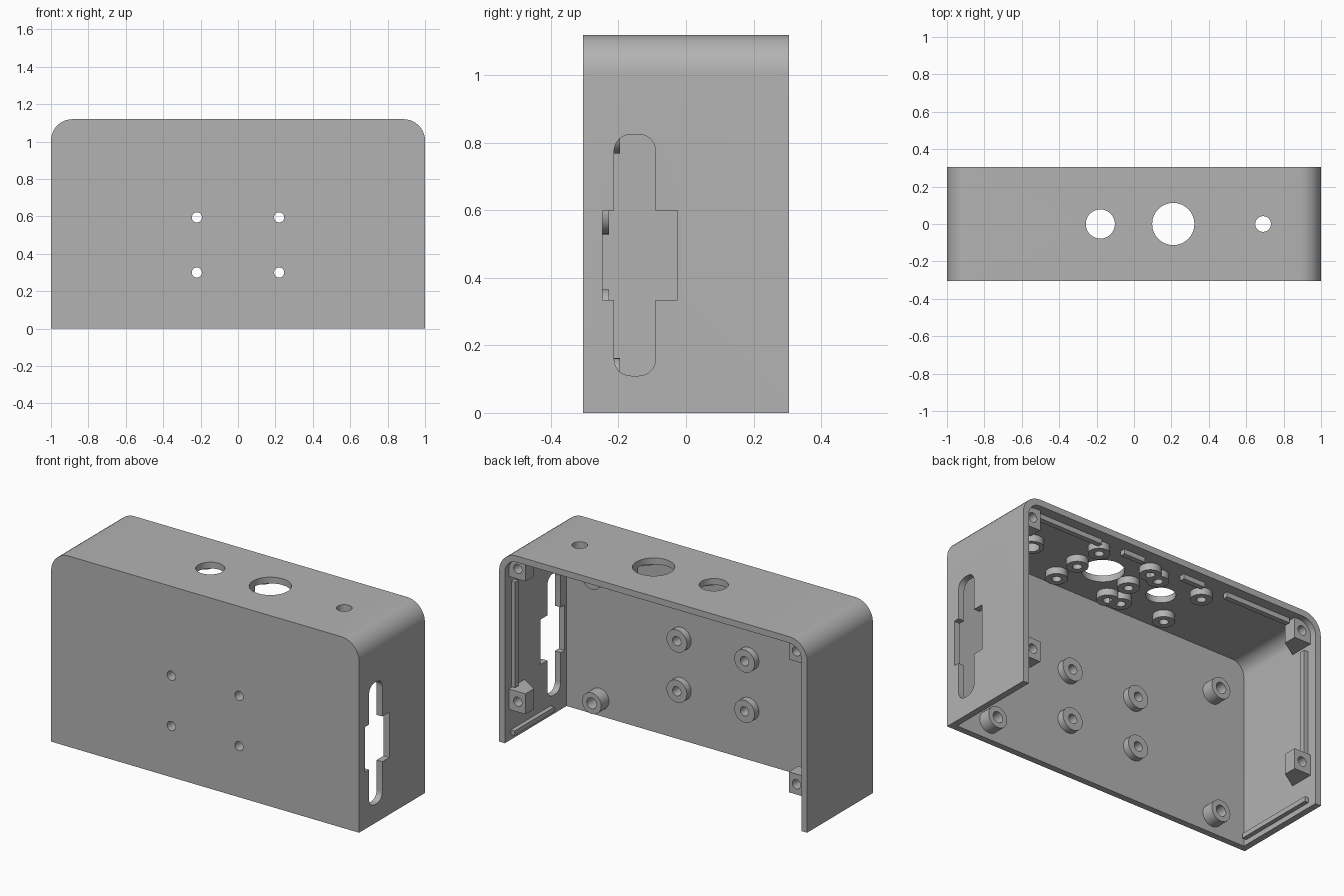
import bpy, bmesh, math
from mathutils import Vector

if "Cube" in bpy.data.objects:
    bpy.data.objects.remove(bpy.data.objects["Cube"])

grey = bpy.data.materials.new("plain grey")
grey.diffuse_color = (0.45, 0.45, 0.45, 1)
grey.use_nodes = True
grey.node_tree.nodes["Principled BSDF"].inputs["Base Color"].default_value = grey.diffuse_color

HY = 0.305            # half depth
T = 0.037             # wall thickness
TOP = 1.12
INX, INY, INZ = 1 - T, -HY + T, TOP - T


def finish(bm, name, smooth=True):
    bmesh.ops.recalc_face_normals(bm, faces=bm.faces[:])
    me = bpy.data.meshes.new(name)
    bm.to_mesh(me)
    bm.free()
    ob = bpy.data.objects.new(name, me)
    bpy.context.collection.objects.link(ob)
    me.materials.append(grey)
    if smooth:
        shade(ob)
    return ob


def select(ob):
    bpy.ops.object.select_all(action='DESELECT')
    ob.select_set(True)
    bpy.context.view_layer.objects.active = ob


def shade(ob):
    select(ob)
    bpy.ops.object.shade_smooth_by_angle(angle=math.radians(30))


def prism(name, loop, depth):
    """Extrude a planar loop of 3D points along a vector."""
    bm = bmesh.new()
    f = bm.faces.new([bm.verts.new(p) for p in loop])
    r = bmesh.ops.extrude_face_region(bm, geom=[f])
    bmesh.ops.translate(bm, vec=depth, verts=[v for v in r["geom"] if isinstance(v, bmesh.types.BMVert)])
    return finish(bm, name)


def box(name, lo, hi):
    x0, y0, z0 = lo
    x1, y1, z1 = hi
    return prism(name, [(x0, y0, z0), (x1, y0, z0), (x1, y1, z0), (x0, y1, z0)], (0, 0, z1 - z0))


def arc(cx, cy, r, a0, a1, n=10):
    return [(cx + r * math.cos(math.radians(a0 + (a1 - a0) * i / n)),
             cy + r * math.sin(math.radians(a0 + (a1 - a0) * i / n))) for i in range(n + 1)]


def arch(hx, top, bottom, r):
    return [(-hx, bottom), (hx, bottom)] + arc(hx - r, top - r, r, 0, 90) + arc(-hx + r, top - r, r, 90, 180)


def rod(name, base, axis, r, length):
    """Solid cylinder starting at base, along y or z."""
    pts = arc(0, 0, r, 0, 360, 32)[:-1]
    b = Vector(base)
    if axis == 'y':
        return prism(name, [b + Vector((p, 0, q)) for p, q in pts], (0, length, 0))
    return prism(name, [b + Vector((p, q, 0)) for p, q in pts], (0, 0, length))


def cut(ob, cutters):
    for c in cutters:
        c.hide_render = True
        m = ob.modifiers.new("cut", 'BOOLEAN')
        m.operation = 'DIFFERENCE'
        m.solver = 'EXACT'
        m.object = c
        select(ob)
        bpy.ops.object.modifier_apply(modifier=m.name)
        bpy.data.objects.remove(c, do_unlink=True)
    shade(ob)


def boss(name, base, axis, r, hole, length):
    """Hollow screw boss: a ring swept along its axis."""
    bm = bmesh.new()
    n = 32
    rings = []
    for rad, d in ((r, 0), (r, length), (hole, length), (hole, 0)):
        ring = []
        for p, q in arc(0, 0, rad, 0, 360, n)[:-1]:
            off = (p, d, q) if axis == 'y' else (p, q, d)
            ring.append(bm.verts.new(Vector(base) + Vector(off)))
        rings.append(ring)
    for k in range(4):
        a, b = rings[k], rings[(k + 1) % 4]
        for i in range(n):
            j = (i + 1) % n
            bm.faces.new((a[i], a[j], b[j], b[i]))
    return finish(bm, name)


# Shell: rounded housing, open at the back and the bottom
shell = prism("housing_shell", [(x, -HY, z) for x, z in arch(1, TOP, 0, 0.115)], (0, 2 * HY, 0))
cutters = [prism("cavity_cutter", [(x, INY, z) for x, z in arch(INX, INZ, -0.2, 0.078)], (0, 1, 0))]

# Front screw holes and top control holes
front_holes = [(x, z) for x in (-0.22, 0.22) for z in (0.3, 0.595)]
top_holes = [(-0.18, 0.078), (0.21, 0.113), (0.69, 0.042)]
cutters += [rod("front_hole_cutter", (x, -0.4, z), 'y', 0.027, 0.2) for x, z in front_holes]
cutters += [rod("top_hole_cutter", (x, 0, 1.0), 'z', r, 0.2) for x, r in top_holes]

# Side port: tall rounded slot with a wider middle
y0, y1, z0, z1, r = -0.213, -0.09, 0.11, 0.825, 0.05
port = [(y1, 0.335), (-0.025, 0.335), (-0.025, 0.6), (y1, 0.6)]
port += arc(y1 - r, z1 - r, r, 0, 90, 8) + arc(y0 + r, z1 - r, r, 90, 180, 8)
port += [(y0, 0.6), (-0.248, 0.6), (-0.248, 0.335), (y0, 0.335)]
port += arc(y0 + r, z0 + r, r, 180, 270, 8) + arc(y1 - r, z0 + r, r, 270, 360, 8)
cutters.append(prism("port_cutter", [(0.9, y, z) for y, z in port], (0.2, 0, 0)))
cut(shell, cutters)

# Bosses on the front panel
for x, z in front_holes:
    boss("panel_boss", (x, INY - 0.003, z), 'y', 0.066, 0.027, 0.043)
for x in (-0.75, 0.75):
    for z in (0.1, 0.83):
        boss("corner_boss", (x, INY - 0.003, z), 'y', 0.062, 0.032, 0.075)

# Bosses under the top panel, around the control holes
top_bosses = [(x, y) for x in (0.038, 0.382) for y in (-0.165, 0, 0.175)]
top_bosses += [(x, y) for x in (-0.325, -0.035) for y in (-0.15, 0.15)]
for x, y in top_bosses:
    boss("top_boss", (x, y, INZ + 0.003), 'z', 0.058, 0.025, -0.043)
boss("small_hole_boss", (0.69, 0, INZ + 0.003), 'z', 0.066, 0.042, -0.043)

# Screw blocks by the back opening, tapering to the side walls
for s in (-1, 1):
    for zc, za, zb in ((0.245, 0.185, 0.305), (1.025, 0.965, 1.085)):
        bm = bmesh.new()
        xo, xi = 0.966 * s, 0.855 * s
        zb = min(zb, 1.084)
        pts = [(x, y, z) for x in (xo, xi) for y in (0.19, 0.268) for z in (za, zb)]
        pts += [(xo, 0.12, za), (xo, 0.12, zb)]
        for p in pts:
            bm.verts.new(p)
        bmesh.ops.convex_hull(bm, input=bm.verts[:])
        bmesh.ops.dissolve_limit(bm, angle_limit=0.01, verts=bm.verts[:], edges=bm.edges[:])
        block = finish(bm, "screw_block", False)
        cut(block, [rod("block_hole_cutter", (0.905 * s, 0.2, zc), 'y', 0.027, 0.1)])

# Snap ridges around the back opening and guide rails at the bottom
for s in (-1, 1):
    for a, b in ((0.13, 0.27), (0.42, 0.84)):
        xa, xb = sorted((a * s, b * s))
        box("top_ridge", (xa, 0.215, INZ - 0.028), (xb, 0.245, INZ + 0.003))
    xa, xb = sorted(((INX - 0.025) * s, (INX + 0.003) * s))
    box("side_ridge", (xa, 0.215, 0.31), (xb, 0.245, 0.93))
    box("bottom_rail", (xa, -0.25 if s < 0 else -0.12, 0.03), (xb, 0.25, 0.058))
